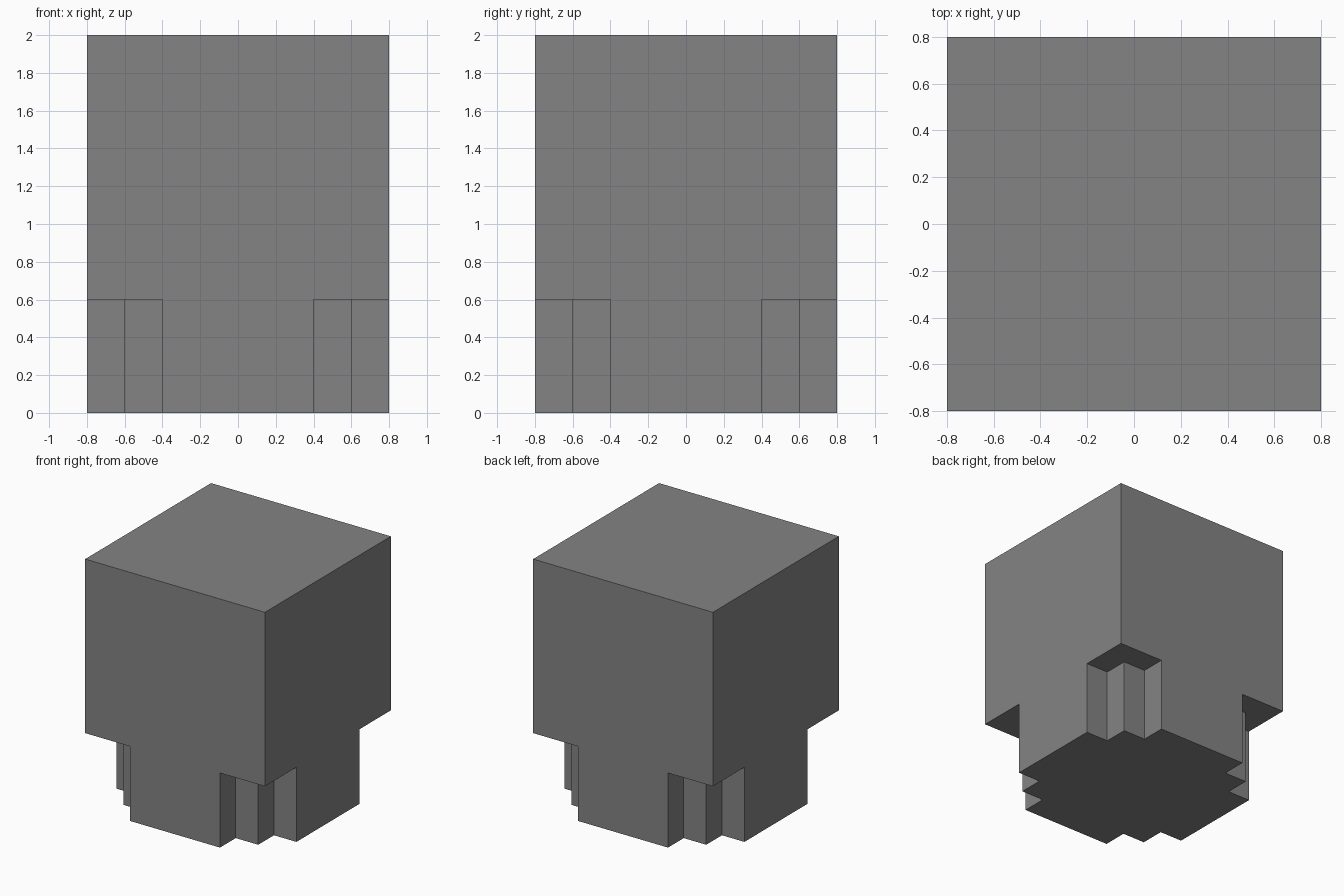
import bpy
import bmesh
from math import pi
from mathutils import Matrix

cube = bpy.data.objects.get("Cube")
if cube:
    bpy.data.objects.remove(cube, do_unlink=True)

WIDTH, HEIGHT = 1.6, 2.0
NOTCH_TOP = 0.6

# Single plain grey
grey = bpy.data.materials.new("plain_grey")
grey.use_nodes = True
colour = (0.23, 0.23, 0.23, 1)
grey.diffuse_color = colour
grey.node_tree.nodes["Principled BSDF"].inputs["Base Color"].default_value = colour


def make_object(name, bm):
    bmesh.ops.recalc_face_normals(bm, faces=bm.faces)
    mesh = bpy.data.meshes.new(name)
    bm.to_mesh(mesh)
    bm.free()
    mesh.materials.append(grey)
    obj = bpy.data.objects.new(name, mesh)
    bpy.context.collection.objects.link(obj)
    return obj


# Main block
bm = bmesh.new()
bmesh.ops.create_cube(bm, size=1, matrix=Matrix.Translation((0, 0, HEIGHT / 2))
                      @ Matrix.Diagonal((WIDTH, WIDTH, HEIGHT, 1)))
block = make_object("notched_block", bm)

# Stepped cutters for the four lower corners
step = [(0.4, 0.6), (0.6, 0.6), (0.6, 0.4), (1, 0.4), (1, 1), (0.4, 1)]
bottom = -0.2
bm = bmesh.new()
for quarter in range(4):
    turn = Matrix.Rotation(quarter * pi / 2, 4, "Z")
    face = bm.faces.new([bm.verts.new(turn @ Matrix.Translation((x, y, bottom)).translation)
                         for x, y in step])
    extruded = bmesh.ops.extrude_face_region(bm, geom=[face])["geom"]
    bmesh.ops.translate(bm, vec=(0, 0, NOTCH_TOP - bottom),
                        verts=[v for v in extruded if isinstance(v, bmesh.types.BMVert)])
cutter = make_object("corner_cutter", bm)
cutter.hide_render = True

# Cut the corners, then discard the cutter
cut = block.modifiers.new("corner_notches", "BOOLEAN")
cut.operation = "DIFFERENCE"
cut.solver = "EXACT"
cut.object = cutter
bpy.context.view_layer.objects.active = block
bpy.ops.object.modifier_apply(modifier=cut.name)
bpy.data.objects.remove(cutter, do_unlink=True)
